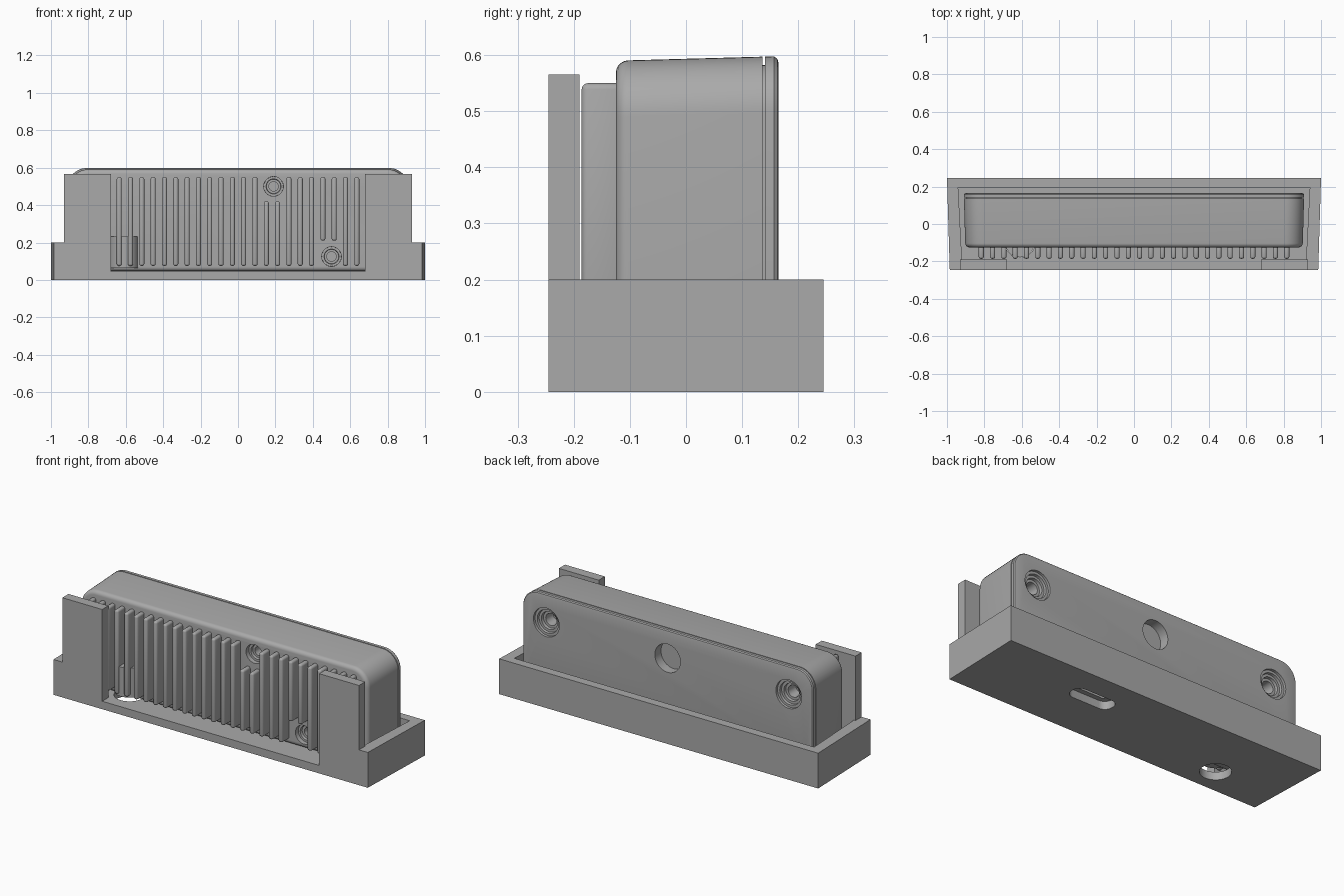
import bpy
import bmesh
from math import sin, cos, pi, radians

if "Cube" in bpy.data.objects:
    bpy.data.objects.remove(bpy.data.objects["Cube"], do_unlink=True)

grey = bpy.data.materials.new("plain grey")
grey.use_nodes = True
grey.diffuse_color = (0.4, 0.4, 0.4, 1)
grey.node_tree.nodes["Principled BSDF"].inputs["Base Color"].default_value = (0.4, 0.4, 0.4, 1)


def loft(name, rings):
    """Closed solid through equal-length rings of points, capped at both ends."""
    bm = bmesh.new()
    loops = [[bm.verts.new(p) for p in ring] for ring in rings]
    n = len(loops[0])
    for a, b in zip(loops, loops[1:]):
        for i in range(n):
            j = (i + 1) % n
            bm.faces.new((a[i], a[j], b[j], b[i]))
    bm.faces.new(loops[0])
    bm.faces.new(loops[-1])
    bmesh.ops.recalc_face_normals(bm, faces=bm.faces)
    mesh = bpy.data.meshes.new(name)
    bm.to_mesh(mesh)
    bm.free()
    mesh.materials.append(grey)
    obj = bpy.data.objects.new(name, mesh)
    bpy.context.collection.objects.link(obj)
    return obj


def prism(name, outline, z0, z1):
    return loft(name, [[(x, y, z) for x, y in outline] for z in (z0, z1)])


def box(name, x0, x1, y0, y1, z0, z1):
    return prism(name, [(x0, y0), (x1, y0), (x1, y1), (x0, y1)], z0, z1)


def rounded(cx, cy, hw, hh, r, steps=8):
    """Rounded rectangle outline."""
    points = []
    for k, (sx, sy) in enumerate([(1, 1), (-1, 1), (-1, -1), (1, -1)]):
        for i in range(steps + 1):
            a = (k + i / steps) * pi / 2
            points.append((cx + sx * (hw - r) + r * cos(a), cy + sy * (hh - r) + r * sin(a)))
    return points


def circle(cx, cy, r, n=40):
    return [(cx + r * cos(2 * pi * i / n), cy + r * sin(2 * pi * i / n)) for i in range(n)]


def stepped_hole(x, z, profile):
    """Cutter turned around the y axis from (y, radius) pairs."""
    return loft("hole_cutter", [[(px, y, pz) for px, pz in circle(x, z, r)] for y, r in profile])


def select(obj):
    bpy.ops.object.select_all(action="DESELECT")
    obj.select_set(True)
    bpy.context.view_layer.objects.active = obj


def cut(obj, cutters):
    for cutter in cutters:
        select(obj)
        mod = obj.modifiers.new("cut", "BOOLEAN")
        mod.operation = "DIFFERENCE"
        mod.solver = "EXACT"
        mod.object = cutter
        bpy.ops.object.modifier_apply(modifier=mod.name)
        bpy.data.objects.remove(cutter, do_unlink=True)


def smooth(obj):
    select(obj)
    bpy.ops.object.shade_smooth_by_angle(angle=radians(32))


# Tray with a tapered footprint, open at the front, and two floor openings
FLOOR = 0.045
tray = prism("tray", [(-1, 0.245), (-0.985, -0.245), (0.985, -0.245), (1, 0.245)], 0, 0.2)
half = [(0.94, 0.195), (0.92, -0.19), (0.68, -0.19), (0.68, -0.3)]
cavity = half + [(-x, y) for x, y in reversed(half)]
cut(tray, [
    prism("cavity_cutter", cavity, FLOOR, 0.3),
    prism("slot_cutter", rounded(0.32, 0.06, 0.13, 0.05, 0.045), -0.1, 0.1),
    prism("cable_cutter", circle(-0.61, -0.1, 0.08), -0.1, 0.1),
])
smooth(tray)

# Retaining tabs at the front corners
for side, s in (("left", 1), ("right", -1)):
    x0, x1 = sorted((s * 0.68, s * 0.93))
    box(side + "_tab", x0, x1, -0.245, -0.19, 0.2, 0.565)

# Housing: rounded block with a seam groove and softened edges, tapering forward
BOTTOM = FLOOR + 0.002
sections = [(0.165, 0.012), (0.163, 0.005), (0.157, 0), (0.141, 0), (0.141, 0.015),
            (0.136, 0.015), (0.136, 0)]
for i in range(6):
    a = i * pi / 10
    sections.append((-0.103 - 0.022 * sin(a), 0.022 * (1 - cos(a))))
rings = []
for y, inset in sections:
    t = (0.165 - y) / 0.29
    top = 0.598 - 0.008 * t
    outline = rounded(0, (top + BOTTOM) / 2, 0.91 - 0.008 * t - inset,
                      (top - BOTTOM) / 2 - inset, 0.1 - inset, 12)
    rings.append([(x, y, z) for x, z in outline])
housing = loft("housing", rings)

mount = [(0.2, 0.084), (0.152, 0.08), (0.152, 0.066), (0.138, 0.064),
         (0.138, 0.05), (0.122, 0.048), (0.122, 0.034), (0.06, 0.03)]
screw = [(-0.2, 0.054), (-0.1, 0.052), (-0.1, 0.04), (-0.085, 0.038), (-0.085, 0.025), (-0.04, 0.025)]
screw_spots = [(0.19, 0.5), (0.5, 0.125)]
cutters = [stepped_hole(x, 0.44, mount) for x in (-0.76, 0.76)]
cutters.append(stepped_hole(0, 0.44, [(0.2, 0.08), (0.11, 0.08)]))
cutters += [stepped_hole(x, z, screw) for x, z in screw_spots]
cutters.append(prism("port_cutter", rounded(0.32, 0.06, 0.1, 0.025, 0.024), 0, 0.1))
cut(housing, cutters)
smooth(housing)

# Cooling fins, shortened where they would cover a screw
PITCH, WIDTH = 0.0605, 0.027
for i in range(28):
    x = (i - 13.5) * PITCH
    low, high = 0.075, 0.55
    for sx, sz in screw_spots:
        if abs(x - sx) < 0.055:
            if sz > 0.3:
                high = sz - 0.08
            else:
                low = sz + 0.085
    fin = box("cooling_fin", x - WIDTH / 2, x + WIDTH / 2, -0.186, -0.11, low, high)
    select(fin)
    bevel = fin.modifiers.new("rounding", "BEVEL")
    bevel.width = 0.011
    bevel.segments = 3
    bpy.ops.object.modifier_apply(modifier=bevel.name)
    smooth(fin)

# Cable entry above the round floor opening
smooth(prism("cable_entry", circle(-0.61, -0.1, 0.078), 0.065, 0.232))
